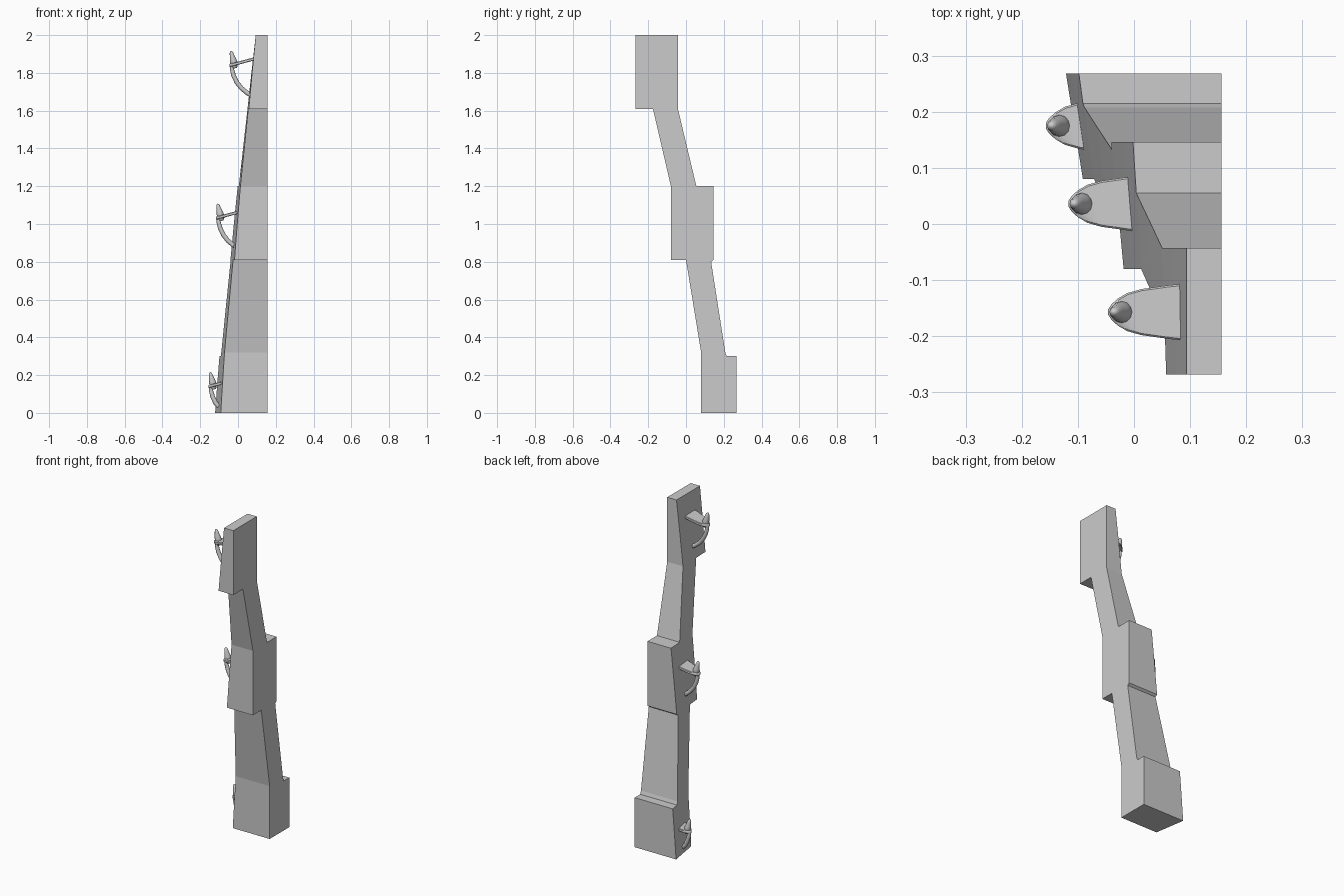
import bpy, bmesh, math
from mathutils import Vector

if "Cube" in bpy.data.objects:
    bpy.data.objects.remove(bpy.data.objects["Cube"])

grey = bpy.data.materials.new("stone grey")
grey.use_nodes = True
grey.diffuse_color = (0.6, 0.6, 0.6, 1)
grey.node_tree.nodes["Principled BSDF"].inputs["Base Color"].default_value = (0.6, 0.6, 0.6, 1)


def finish(name, bm, smooth):
    bmesh.ops.recalc_face_normals(bm, faces=bm.faces)
    mesh = bpy.data.meshes.new(name)
    bm.to_mesh(mesh)
    bm.free()
    mesh.materials.append(grey)
    obj = bpy.data.objects.new(name, mesh)
    bpy.context.collection.objects.link(obj)
    if smooth:
        bpy.ops.object.select_all(action='DESELECT')
        obj.select_set(True)
        bpy.context.view_layer.objects.active = obj
        bpy.ops.object.shade_smooth_by_angle(angle=math.radians(40))
    return obj


# Stepped column: side profile (y, z) extruded along x
PROFILE = [(0.08, 0), (0.268, 0), (0.268, 0.3), (0.215, 0.3), (0.208, 0.32),
           (0.133, 0.8), (0.146, 0.81), (0.146, 1.2), (0.055, 1.2), (0.05, 1.22),
           (-0.043, 1.61), (-0.043, 2), (-0.268, 2), (-0.268, 1.61), (-0.175, 1.61),
           (-0.08, 1.2), (-0.08, 0.81), (0, 0.81), (0.08, 0.32)]
RIGHT_X = 0.156


def wall_x(y, z):
    # leaning, slightly twisted wall on the hook side
    middle = 0.173 - 0.165 * z
    return -0.106 + 0.09 * z + 0.005 * z * z + (0.08 * z - 0.16) * (y - middle)


bm = bmesh.new()
face = bm.faces.new([bm.verts.new((RIGHT_X, y, z)) for y, z in PROFILE])
ext = bmesh.ops.extrude_face_region(bm, geom=[face], use_keep_orig=True)
moved = [g for g in ext["geom"] if isinstance(g, bmesh.types.BMVert)]
bmesh.ops.translate(bm, verts=moved, vec=(-RIGHT_X, 0, 0))
for z in (0.15, 0.31, 0.55, 0.805, 1.0, 1.21, 1.4, 1.605, 1.8):
    bmesh.ops.bisect_plane(bm, geom=bm.verts[:] + bm.edges[:] + bm.faces[:],
                           plane_co=(0, 0, z), plane_no=(0, 0, 1))
for v in bm.verts:
    if v.co.x < RIGHT_X / 2:
        v.co.x = wall_x(v.co.y, v.co.z)
finish("stepped_column", bm, False)


# Round tapered bar along (x, z, radius) points
def tube(name, points, origin, sides=12):
    bm = bmesh.new()
    rings = []
    for i, (x, z, r) in enumerate(points):
        a, b = points[max(i - 1, 0)], points[min(i + 1, len(points) - 1)]
        d = Vector((b[0] - a[0], 0, b[1] - a[1])).normalized()
        across = d.cross(Vector((0, 1, 0)))
        ring = []
        for k in range(sides):
            t = math.tau * k / sides
            co = Vector((x, 0, z)) + r * (across * math.cos(t) + Vector((0, math.sin(t), 0)))
            ring.append(bm.verts.new(co + origin))
        rings.append(ring)
    for p, q in zip(rings, rings[1:]):
        for k in range(sides):
            n = (k + 1) % sides
            bm.faces.new((p[k], p[n], q[n], q[k]))
    bm.faces.new(rings[0])
    bm.faces.new(rings[-1])
    finish(name, bm, True)


# Foothold plate: tapered tongue with a rounded end, tilted down outwards
def plate(name, origin):
    half = [(0.15, 0.052), (0.11, 0.048), (0.06, 0.041), (0.035, 0.034),
            (0.018, 0.024), (0.007, 0.014), (0.001, 0.005)]
    outline = half + [(x, -w) for x, w in reversed(half)]
    bm = bmesh.new()
    face = bm.faces.new([bm.verts.new(Vector((x, w, -0.085 + 0.27 * x)) + origin)
                         for x, w in outline])
    ext = bmesh.ops.extrude_face_region(bm, geom=[face], use_keep_orig=True)
    top = [g for g in ext["geom"] if isinstance(g, bmesh.types.BMVert)]
    bmesh.ops.translate(bm, verts=top, vec=(0, 0, 0.017))
    rim = [e for e in bm.edges if abs(e.verts[0].co.z - e.verts[1].co.z) < 0.016]
    bmesh.ops.bevel(bm, geom=rim, offset=0.003, segments=1, affect='EDGES')
    finish(name, bm, True)


HORN = [(0.032, -0.09, 0.010), (0.029, -0.078, 0.017), (0.026, -0.066, 0.020),
        (0.021, -0.045, 0.017), (0.015, -0.022, 0.012), (0.012, -0.008, 0.009),
        (0.010, -0.002, 0.005), (0.009, 0, 0.001)]
STRUT = [(0.013, -0.075, 0.009), (0.016, -0.1, 0.011), (0.024, -0.13, 0.012),
         (0.040, -0.164, 0.012), (0.064, -0.195, 0.012), (0.094, -0.22, 0.012),
         (0.12, -0.235, 0.012)]
# Keep the lowest strut above the column's base
LOW_STRUT = STRUT[:4] + [(0.056, -0.18, 0.012)]

for level, tip in (("lower", (-0.158, 0.175, 0.215)),
                   ("middle", (-0.118, 0.036, 1.107)),
                   ("upper", (-0.047, -0.157, 1.915))):
    origin = Vector(tip)
    plate(level + "_hook_plate", origin)
    tube(level + "_hook_horn", HORN, origin)
    tube(level + "_hook_strut", LOW_STRUT if level == "lower" else STRUT, origin)
